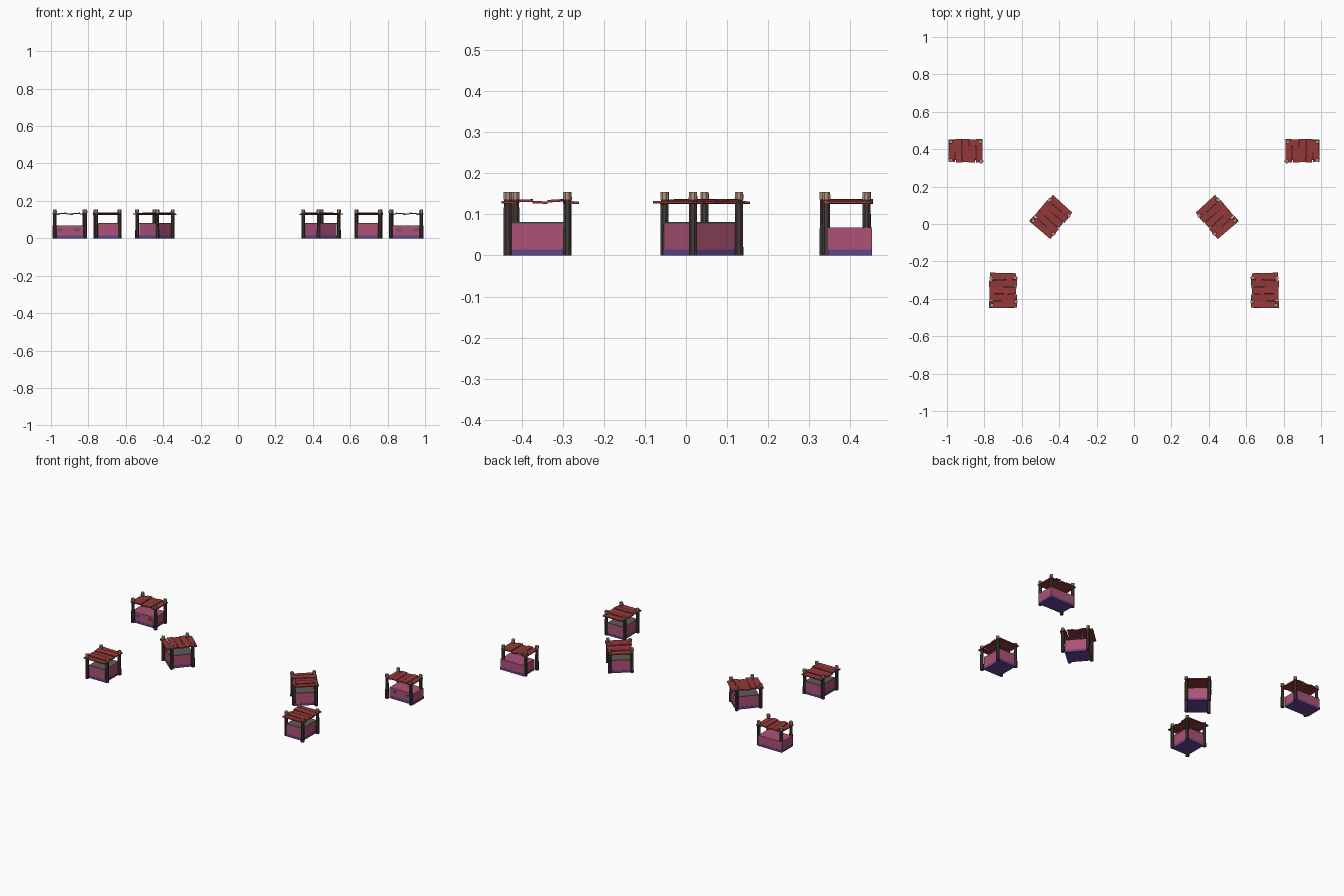
import bpy, bmesh, random
from math import radians, pi
from mathutils import Matrix, Vector

if "Cube" in bpy.data.objects:
    bpy.data.objects.remove(bpy.data.objects["Cube"])


def material(name, rgb):
    m = bpy.data.materials.new(name)
    m.diffuse_color = (*rgb, 1)
    m.use_nodes = True
    m.node_tree.nodes["Principled BSDF"].inputs["Base Color"].default_value = m.diffuse_color
    return m


PINK = material("pink_panel", (0.42, 0.085, 0.18))
PURPLE = material("purple_base", (0.13, 0.06, 0.28))
RED = material("red_plank", (0.30, 0.04, 0.04))
DARK = material("dark_wood", (0.06, 0.045, 0.04))
TAN = material("tan_wood", (0.45, 0.28, 0.20))
TRIM = material("counter_trim", (0.12, 0.10, 0.10))


def finish(bm, name, mat, xf):
    bm.transform(xf)
    bmesh.ops.recalc_face_normals(bm, faces=bm.faces)
    me = bpy.data.meshes.new(name)
    bm.to_mesh(me)
    bm.free()
    me.materials.append(mat)
    bpy.context.collection.objects.link(bpy.data.objects.new(name, me))


def add_box(bm, lo, hi, rot=None):
    lo, hi = Vector(lo), Vector(hi)
    m = Matrix.Translation((lo + hi) / 2) @ (rot or Matrix())
    m = m @ Matrix.Diagonal((*(hi - lo), 1))
    bmesh.ops.create_cube(bm, size=1, matrix=m)


def add_post(bm, x, y, z0, z1, r0, r1):
    bmesh.ops.create_cone(bm, cap_ends=True, segments=8, radius1=r0, radius2=r1,
                          depth=z1 - z0, matrix=Matrix.Translation((x, y, (z0 + z1) / 2))
                          @ Matrix.Rotation(pi / 8, 4, 'Z'))


def stall(name, xf, box, height, posts, roof, along, trim):
    x0, x1, y0, y1 = box
    # base and counter
    bm = bmesh.new()
    add_box(bm, (x0, y0, 0), (x1, y1, 0.015))
    finish(bm, name + "_base", PURPLE, xf)
    bm = bmesh.new()
    add_box(bm, (x0 + .001, y0 + .001, 0.015), (x1 - .001, y1 - .001, height))
    finish(bm, name + "_counter", PINK, xf)
    if trim:
        bm = bmesh.new()
        add_box(bm, (x0, y0, height), (x1, y1, height + 0.004))
        finish(bm, name + "_counter_top", TRIM, xf)
    else:
        # oval handles on the front
        bm = bmesh.new()
        for cx in (-0.04, 0.05):
            bmesh.ops.create_cone(bm, cap_ends=True, segments=12, radius1=1, radius2=1, depth=1,
                                  matrix=Matrix.Translation((cx, y0, 0.045))
                                  @ Matrix.Diagonal((0.016, 0.004, 0.008, 1))
                                  @ Matrix.Rotation(pi / 2, 4, 'X'))
        finish(bm, name + "_handles", TRIM, xf)
    # corner posts with pale tips
    bm, tips = bmesh.new(), bmesh.new()
    for x, y in posts:
        add_post(bm, x, y, 0, 0.138, 0.0108, 0.0100)
        add_post(tips, x, y, 0.136, 0.154, 0.0112, 0.0105)
    finish(bm, name + "_posts", DARK, xf)
    finish(tips, name + "_post_tips", TAN, xf)
    # uneven roof planks across the short side
    rng = random.Random(4)
    bm = bmesh.new()
    rx0, rx1, ry0, ry1 = roof
    n = 5
    for i in range(n):
        a, b = i / n, (i + 1) / n
        z = 0.126 + 0.004 * (i % 2)
        e0, e1 = rng.uniform(0, .006), rng.uniform(0, .006)
        tilt = Matrix.Rotation(radians(rng.uniform(-2.5, 2.5)), 4, 'Z')
        axis = 'Y' if along == 'x' else 'X'
        tilt = tilt @ Matrix.Rotation(radians(rng.uniform(-4, 4)), 4, axis)
        if along == 'x':
            w = rx1 - rx0
            add_box(bm, (rx0 + a * w + .0008, ry0 + e0, z), (rx0 + b * w - .0008, ry1 - e1, z + .006), tilt)
        else:
            w = ry1 - ry0
            add_box(bm, (rx0 + e0, ry0 + a * w + .0008, z), (rx1 - e1, ry0 + b * w - .0008, z + .006), tilt)
    finish(bm, name + "_roof_planks", RED, xf)


# low wide stall (rear) and taller stall (front and middle)
WIDE = dict(box=(-.075, .092, -.045, .063), height=0.068, along='x', trim=False,
            posts=[(-.085, -.055), (.078, -.049), (.079, .049), (-.079, .05)],
            roof=(-.091, .09, -.062, .065))
TALL = dict(box=(-.062, .053, -.070, .070), height=0.077, along='y', trim=True,
            posts=[(.059, -.079), (.063, .066), (-.068, -.060), (-.066, .067)],
            roof=(-.075, .075, -.094, .094))

for side, s in (("right", 1), ("left", -1)):
    mirror = Matrix.Diagonal((s, 1, 1, 1))
    for label, kind, x, y, deg in (("rear", WIDE, 0.901, 0.390, 0),
                                   ("front", TALL, 0.700, -0.355, 0),
                                   ("middle", TALL, 0.443, 0.038, 41)):
        xf = mirror @ Matrix.Translation((x, y, 0)) @ Matrix.Rotation(radians(deg), 4, 'Z')
        stall(f"{side}_{label}_stall", xf, **kind)
